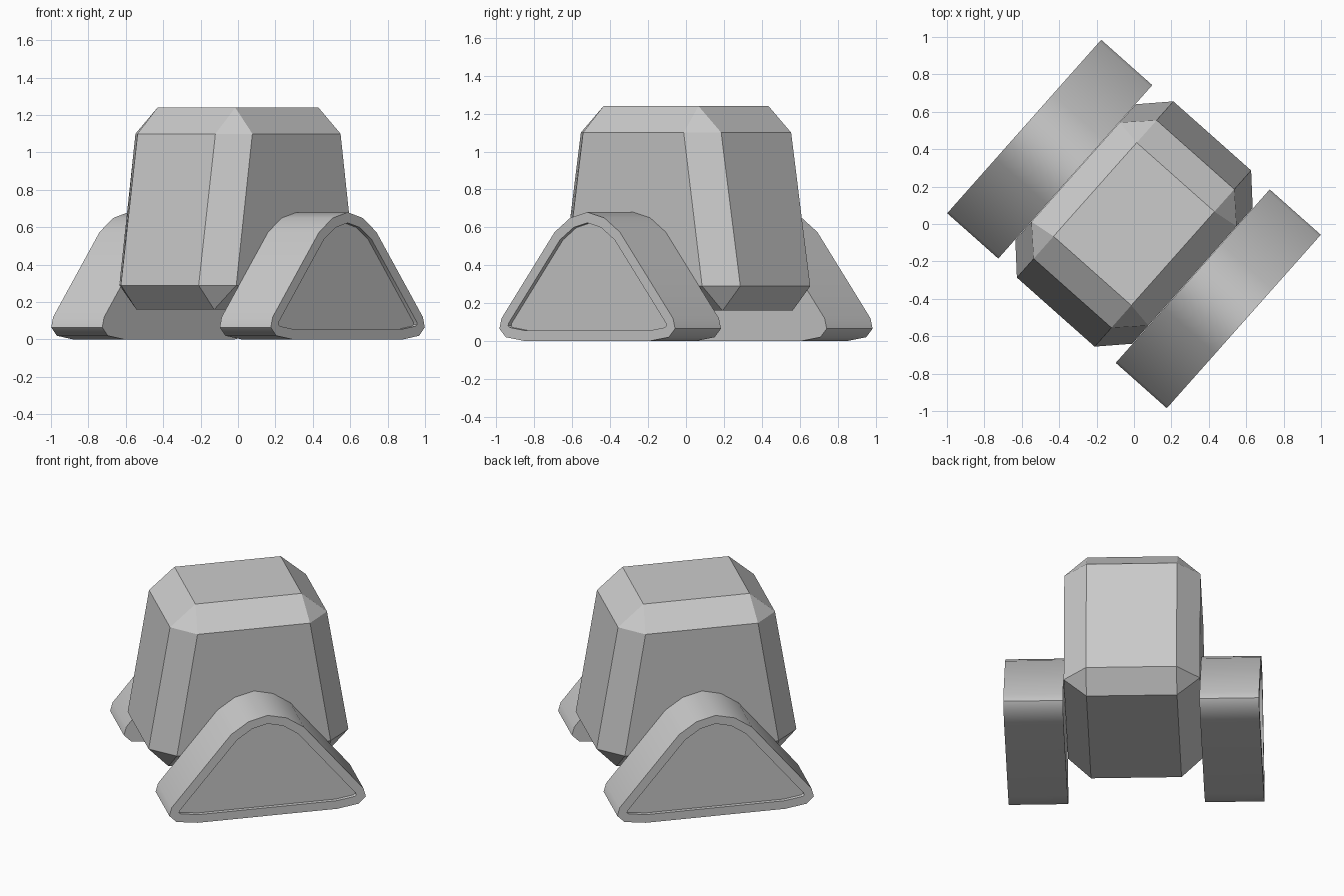
import bpy, bmesh
from math import radians
from mathutils import Matrix

if "Cube" in bpy.data.objects:
    bpy.data.objects.remove(bpy.data.objects["Cube"], do_unlink=True)

TURN = Matrix.Rotation(radians(48.4), 4, 'Z')   # whole model stands diagonally

grey = bpy.data.materials.new("plain_grey")
grey.use_nodes = True
colour = (0.6, 0.6, 0.6, 1)
grey.diffuse_color = colour
grey.node_tree.nodes["Principled BSDF"].inputs["Base Color"].default_value = colour


def finish(bm, name):
    bmesh.ops.recalc_face_normals(bm, faces=bm.faces)
    bm.transform(TURN)
    mesh = bpy.data.meshes.new(name)
    bm.to_mesh(mesh)
    bm.free()
    mesh.materials.append(grey)
    obj = bpy.data.objects.new(name, mesh)
    bpy.context.collection.objects.link(obj)
    return obj


# Tapered body with chamfered edges: convex hull of its corner rings
def build_body():
    bm = bmesh.new()
    rings = [(0.16, [(0.505, 0.278)]),
             (0.29, [(0.63, 0.278), (0.485, 0.418)]),
             (1.10, [(0.495, 0.278), (0.355, 0.418)]),
             (1.24, [(0.335, 0.278)])]
    for z, corners in rings:
        for x, y in corners:
            for sx in (-1, 1):
                for sy in (-1, 1):
                    bm.verts.new((sx * x, sy * y, z))
    bmesh.ops.convex_hull(bm, input=bm.verts)
    bmesh.ops.dissolve_limit(bm, angle_limit=radians(2), verts=bm.verts, edges=bm.edges)
    finish(bm, "body")


# Rounded triangular track with a recessed outer panel
def build_track(name, side):
    half = [(0.44, 0), (0.575, 0.02), (0.62, 0.065), (0.605, 0.12),
            (0.23, 0.575), (0.12, 0.65)]
    outline = half + [(0, 0.68)] + [(-x, z) for x, z in reversed(half)]
    bm = bmesh.new()
    inner, outer = ([bm.verts.new((x, side * y, z)) for x, z in outline]
                    for y in (0.42, 0.785))
    bm.faces.new(inner)
    panel = bm.faces.new(outer)
    for i in range(len(outline)):
        j = (i + 1) % len(outline)
        bm.faces.new((inner[i], inner[j], outer[j], outer[i]))
    bmesh.ops.recalc_face_normals(bm, faces=bm.faces)
    bmesh.ops.inset_region(bm, faces=[panel], thickness=0.055, use_even_offset=True)
    floor = bmesh.ops.extrude_discrete_faces(bm, faces=[panel])["faces"][0]
    bmesh.ops.translate(bm, verts=floor.verts, vec=(0, -side * 0.025, 0))
    obj = finish(bm, name)
    bpy.ops.object.select_all(action='DESELECT')
    obj.select_set(True)
    bpy.context.view_layer.objects.active = obj
    bpy.ops.object.shade_smooth_by_angle(angle=radians(45))


build_body()
build_track("right_track", 1)
build_track("left_track", -1)
